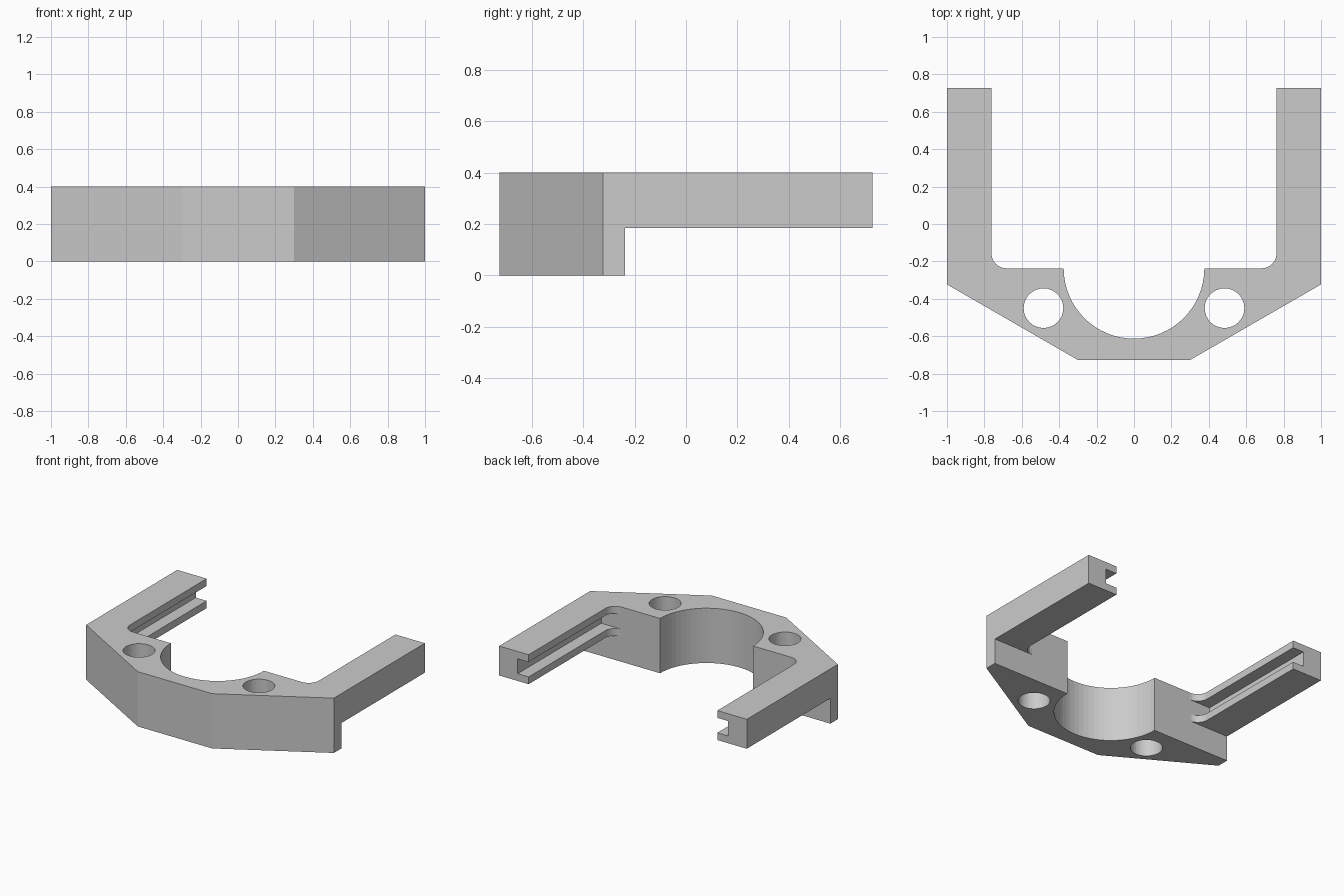
import bpy, bmesh
from math import sin, cos, pi, radians

if "Cube" in bpy.data.objects:
    bpy.data.objects.remove(bpy.data.objects["Cube"])

TOP, ARM_Z = 0.4, 0.185          # overall height, underside of arms
BACK, END = -0.237, 0.727        # rear face of body, half depth
INNER, R, FILLET = 0.762, 0.376, 0.08


def prism(name, pts, z0, z1):
    """Extrude a closed xy outline from z0 to z1."""
    bm = bmesh.new()
    face = bm.faces.new([bm.verts.new((x, y, z0)) for x, y in pts])
    res = bmesh.ops.extrude_face_region(bm, geom=[face])
    top = [g for g in res["geom"] if isinstance(g, bmesh.types.BMVert)]
    bmesh.ops.translate(bm, verts=top, vec=(0, 0, z1 - z0))
    bmesh.ops.recalc_face_normals(bm, faces=bm.faces)
    me = bpy.data.meshes.new(name)
    bm.to_mesh(me)
    bm.free()
    ob = bpy.data.objects.new(name, me)
    bpy.context.collection.objects.link(ob)
    return ob


def arc(cx, cy, r, a0, a1, n):
    return [(cx + r * cos(radians(a0 + (a1 - a0) * i / n)),
             cy + r * sin(radians(a0 + (a1 - a0) * i / n))) for i in range(n + 1)]


def box(x0, x1, y0, y1):
    return [(x0, y0), (x1, y0), (x1, y1), (x0, y1)]


# Clamp outline: right half, mirrored to the left
half = arc(0, BACK, R, -90, 0, 16)
half += arc(INNER - FILLET, BACK + FILLET, FILLET, -90, 0, 8)
half += [(INNER, END), (1, END), (1, -0.323), (0.3, -END)]
outline = half + [(-x, y) for x, y in reversed(half[1:])]
bracket = prism("bracket", outline, 0, TOP)

# Cutters: space below the arms, inner arm grooves, bolt holes
cutters = [prism("under_arm_cutter", box(-1.2, 1.2, BACK, 1), -0.2, ARM_Z)]
for s in (-1, 1):
    cutters.append(prism("groove_cutter", box(s * 0.6, s * 0.85, BACK, 1), 0.238, 0.347))
    cutters.append(prism("bolt_hole_cutter",
                         arc(s * 0.484, -0.45, 0.106, 0, 348.75, 31), -0.2, 0.6))

for c in cutters:
    c.hide_render = True
    c.hide_set(True)
    mod = bracket.modifiers.new(c.name, "BOOLEAN")
    mod.operation, mod.solver, mod.object = "DIFFERENCE", "EXACT", c

# Apply the cuts and drop the helpers
bpy.context.view_layer.update()
deps = bpy.context.evaluated_depsgraph_get()
result = bpy.data.meshes.new_from_object(bracket.evaluated_get(deps))
bracket.modifiers.clear()
bracket.data = result
for c in cutters:
    bpy.data.objects.remove(c)
